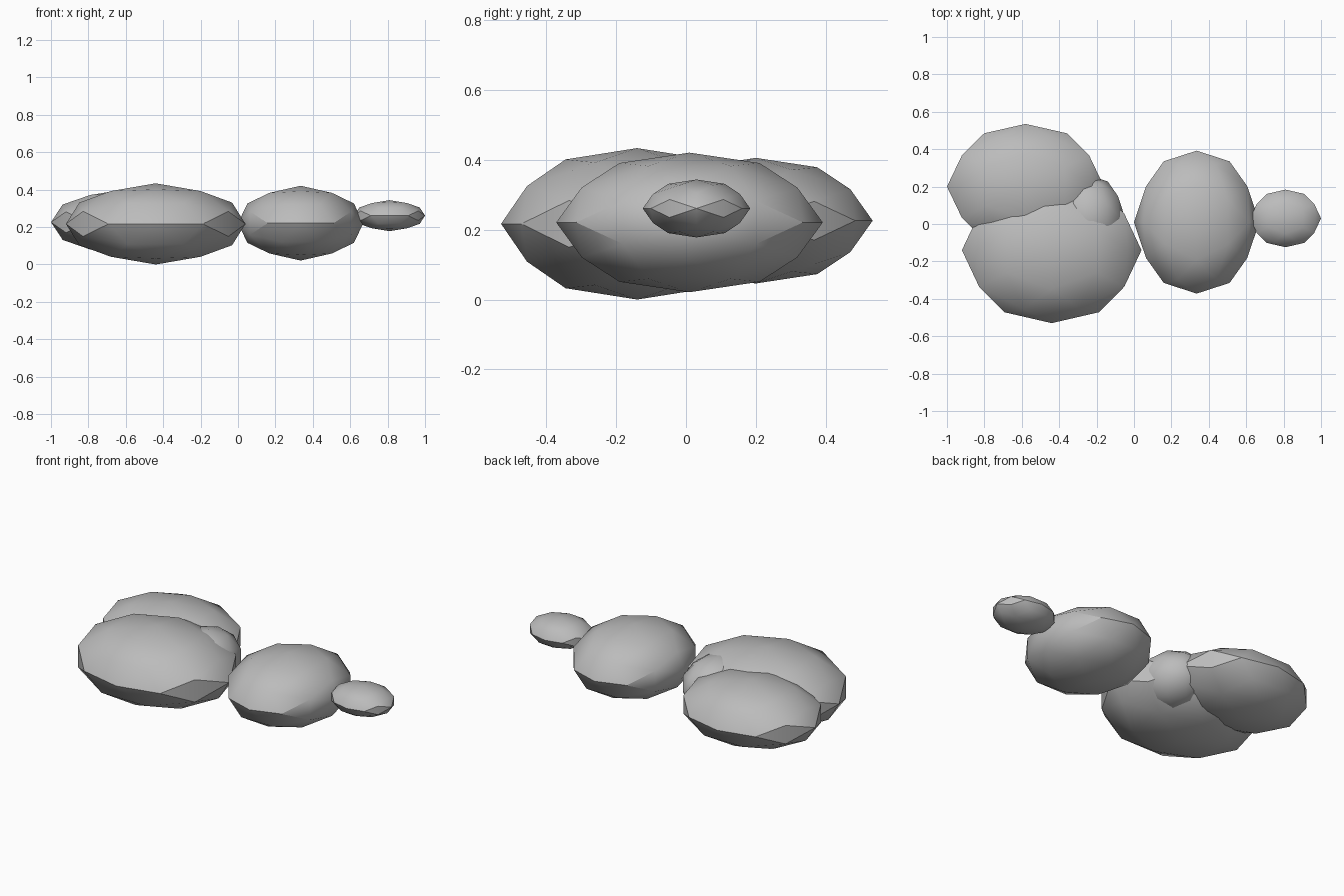
import bpy, bmesh, math
from mathutils import Matrix, Vector

cube = bpy.data.objects.get("Cube")
if cube:
    bpy.data.objects.remove(cube, do_unlink=True)

# Single stone grey
GREY = (0.5, 0.5, 0.5, 1)
stone_grey = bpy.data.materials.new("stone_grey")
stone_grey.use_nodes = True
stone_grey.diffuse_color = GREY
bsdf = next(n for n in stone_grey.node_tree.nodes if n.type == 'BSDF_PRINCIPLED')
bsdf.inputs["Base Color"].default_value = GREY
bsdf.inputs["Roughness"].default_value = 0.9

# Turns the ball so that it has a vertex on every axis
TILT = Matrix.Rotation(math.atan((1 + math.sqrt(5)) / 2), 4, 'Y')


def stone(name, centre, radii):
    """Flattened low-poly ball with softly shaded faces."""
    bm = bmesh.new()
    bmesh.ops.create_icosphere(bm, subdivisions=2, radius=1, matrix=TILT)
    bmesh.ops.scale(bm, vec=Vector(radii), verts=bm.verts)
    mesh = bpy.data.meshes.new(name)
    bm.to_mesh(mesh)
    bm.free()
    mesh.materials.append(stone_grey)
    obj = bpy.data.objects.new(name, mesh)
    obj.location = centre
    bpy.context.collection.objects.link(obj)
    bpy.ops.object.select_all(action='DESELECT')
    obj.select_set(True)
    bpy.context.view_layer.objects.active = obj
    bpy.ops.object.shade_smooth_by_angle(angle=math.radians(30))
    return obj


# Overlapping cluster on the right
stone("large_front_stone", (-0.44, -0.14, 0.217), (0.48, 0.39, 0.217))
stone("large_back_stone", (-0.58, 0.20, 0.226), (0.42, 0.335, 0.18))
stone("wedged_stone", (-0.24, 0.04, 0.225), (0.19, 0.22, 0.165))

# Trail of smaller stones to the left
stone("middle_stone", (0.335, 0.01, 0.221), (0.335, 0.382, 0.2))
stone("small_end_stone", (0.81, 0.03, 0.261), (0.19, 0.154, 0.083))
